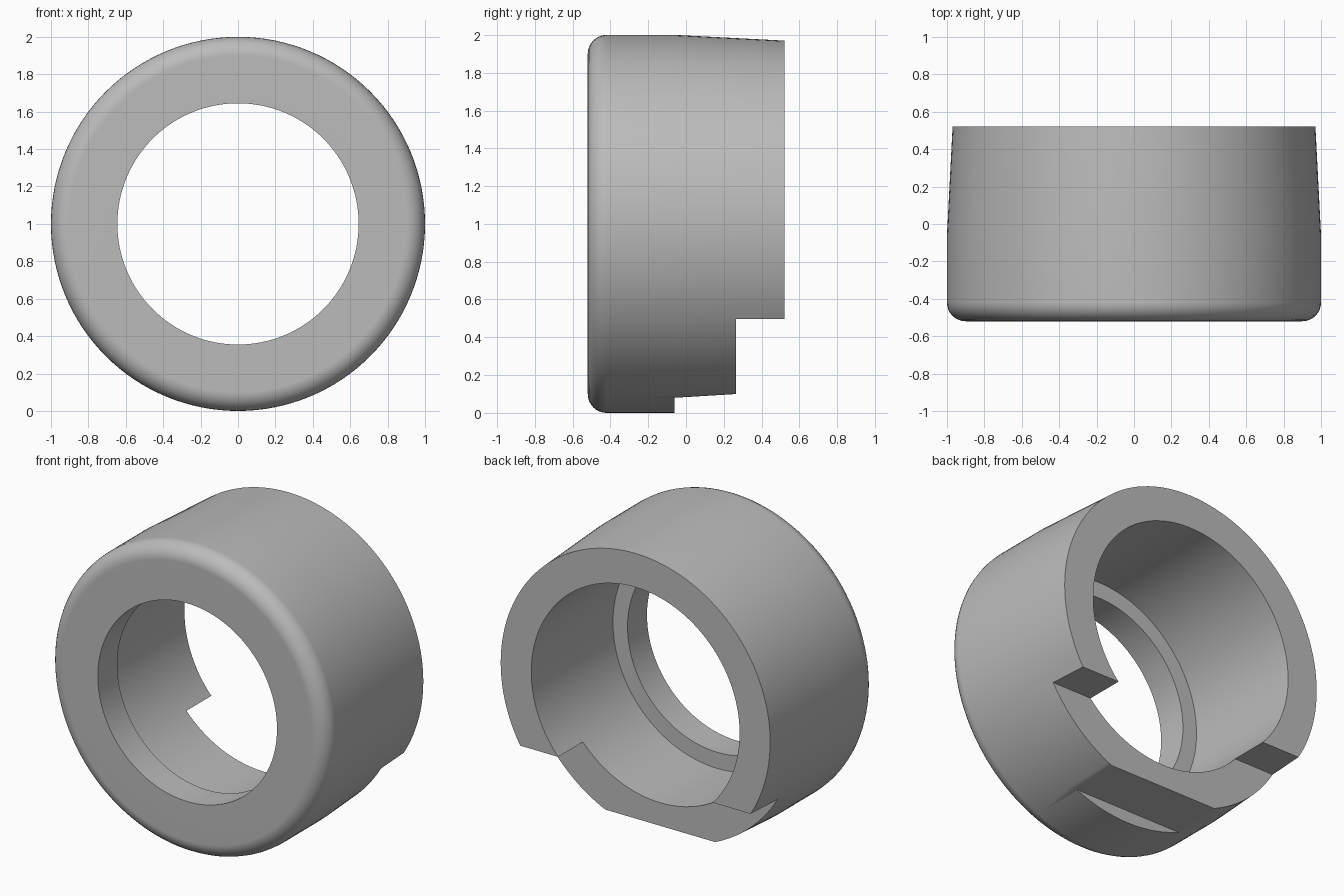
import bpy
import bmesh
import math
from mathutils import Matrix, Vector

cube = bpy.data.objects.get("Cube")
if cube:
    bpy.data.objects.remove(cube, do_unlink=True)

FRONT, BACK, MID = -0.52, 0.52, -0.06
FILLET, SEGMENTS = 0.1, 128

grey = bpy.data.materials.new("plain grey")
grey.use_nodes = True
grey.diffuse_color = (0.5, 0.5, 0.5, 1)
grey.node_tree.nodes["Principled BSDF"].inputs["Base Color"].default_value = (0.5, 0.5, 0.5, 1)


def add_object(name, bm):
    bmesh.ops.recalc_face_normals(bm, faces=bm.faces)
    mesh = bpy.data.meshes.new(name)
    bm.to_mesh(mesh)
    bm.free()
    mesh.materials.append(grey)
    obj = bpy.data.objects.new(name, mesh)
    bpy.context.collection.objects.link(obj)
    return obj


def prism(name, outline):
    """Extrude a (y, z) outline across the full width in x."""
    bm = bmesh.new()
    face = bm.faces.new([bm.verts.new((-1.5, y, z)) for y, z in outline])
    new = bmesh.ops.extrude_face_region(bm, geom=[face])["geom"]
    bmesh.ops.translate(bm, vec=(3, 0, 0),
                        verts=[v for v in new if isinstance(v, bmesh.types.BMVert)])
    return add_object(name, bm)


# Ring body: (radius, y) profile turned about the y axis
profile = [(0.645, FRONT)]
for i in range(9):
    a = math.pi / 2 * i / 8
    profile.append((1 - FILLET + FILLET * math.sin(a), FRONT + FILLET - FILLET * math.cos(a)))
profile += [(1, MID), (0.97, BACK), (0.75, BACK), (0.75, -0.32), (0.645, -0.32)]
bm = bmesh.new()
verts = [bm.verts.new((r, y, 0)) for r, y in profile]
edges = [bm.edges.new((v, verts[(i + 1) % len(verts)])) for i, v in enumerate(verts)]
bmesh.ops.spin(bm, geom=verts + edges, cent=(0, 0, 0), axis=(0, 1, 0),
               angle=math.tau, steps=SEGMENTS, use_merge=True)
bmesh.ops.remove_doubles(bm, verts=bm.verts, dist=0.0001)
bmesh.ops.translate(bm, verts=bm.verts, vec=(0, 0, 1))
ring = add_object("ring_body", bm)

# Rear notch, and the tapered flat under the body
notch = prism("notch_cutter", [(0.265, -0.5), (1, -0.5), (1, 0.497), (0.265, 0.497)])
flat = prism("flat_cutter", [(MID, -0.5), (0.4, -0.5), (0.4, 0.108), (MID, 0.08)])
bpy.context.view_layer.objects.active = ring
ring.select_set(True)
for cutter in (notch, flat):
    cut = ring.modifiers.new(cutter.name, "BOOLEAN")
    cut.operation = "DIFFERENCE"
    cut.solver = "EXACT"
    cut.object = cutter
    bpy.ops.object.modifier_apply(modifier=cut.name)
    bpy.data.objects.remove(cutter, do_unlink=True)

# Smooth round walls, crisp rims and flat end faces
bpy.ops.object.shade_smooth_by_angle(angle=math.radians(30))
weighted = ring.modifiers.new("flat_face_normals", "WEIGHTED_NORMAL")
weighted.keep_sharp = True
